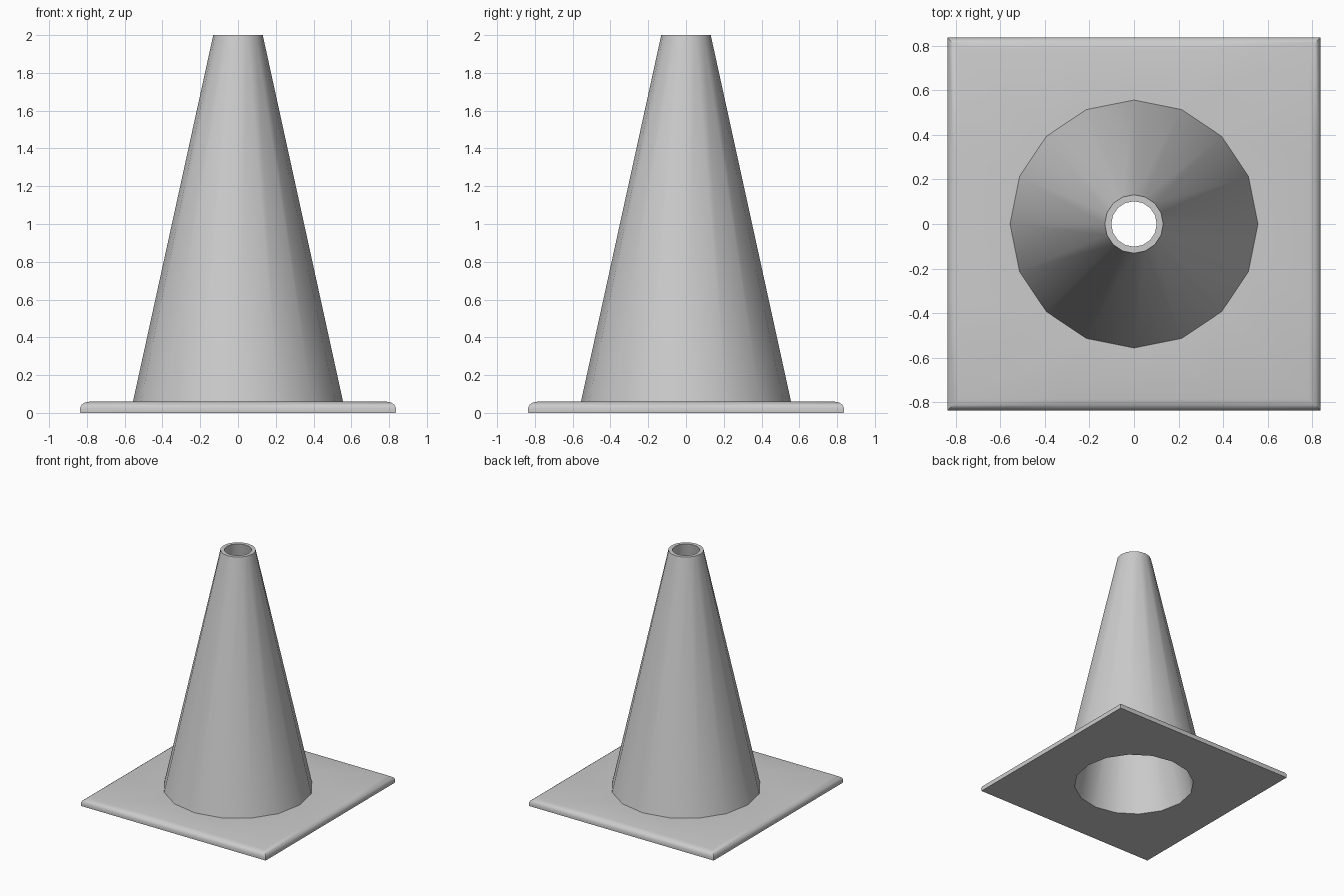
import bpy, bmesh
from math import cos, sin, tau

if "Cube" in bpy.data.objects:
    bpy.data.objects.remove(bpy.data.objects["Cube"])

SIDES = 16


def ring(bm, shape, r, z):
    """One 16-point loop, round or pushed out to a square of half-width r."""
    pts = []
    for k in range(SIDES):
        c, s = cos(tau * k / SIDES), sin(tau * k / SIDES)
        f = r if shape == "round" else r / max(abs(c), abs(s))
        pts.append(bm.verts.new((c * f, s * f, z)))
    return pts


def loft(name, profile):
    """Skin a list of (shape, size, height) loops into one shell."""
    bm = bmesh.new()
    rings = [ring(bm, *p) for p in profile]
    for a, b in zip(rings, rings[1:]):
        for k in range(SIDES):
            n = (k + 1) % SIDES
            bm.faces.new((a[k], a[n], b[n], b[k]))
    mesh = bpy.data.meshes.new(name)
    bm.to_mesh(mesh)
    bm.free()
    obj = bpy.data.objects.new(name, mesh)
    bpy.context.collection.objects.link(obj)
    bpy.ops.object.select_all(action="DESELECT")
    obj.select_set(True)
    bpy.context.view_layer.objects.active = obj
    bpy.ops.object.shade_smooth_by_angle(angle=0.6)
    return obj


# Square base plate with rounded upper edge and a round opening underneath
loft("base_plate", [
    ("round", 0.46, 0.0),
    ("square", 0.835, 0.0),
    ("square", 0.837, 0.025),
    ("square", 0.829, 0.042),
    ("square", 0.812, 0.054),
    ("square", 0.785, 0.06),
    ("round", 0.556, 0.06),
])

# Hollow cone: outer wall, top rim, then inner wall down to the opening
loft("cone_body", [
    ("round", 0.556, 0.06),
    ("round", 0.131, 2.0),
    ("round", 0.102, 2.0),
    ("round", 0.46, 0.0),
])
